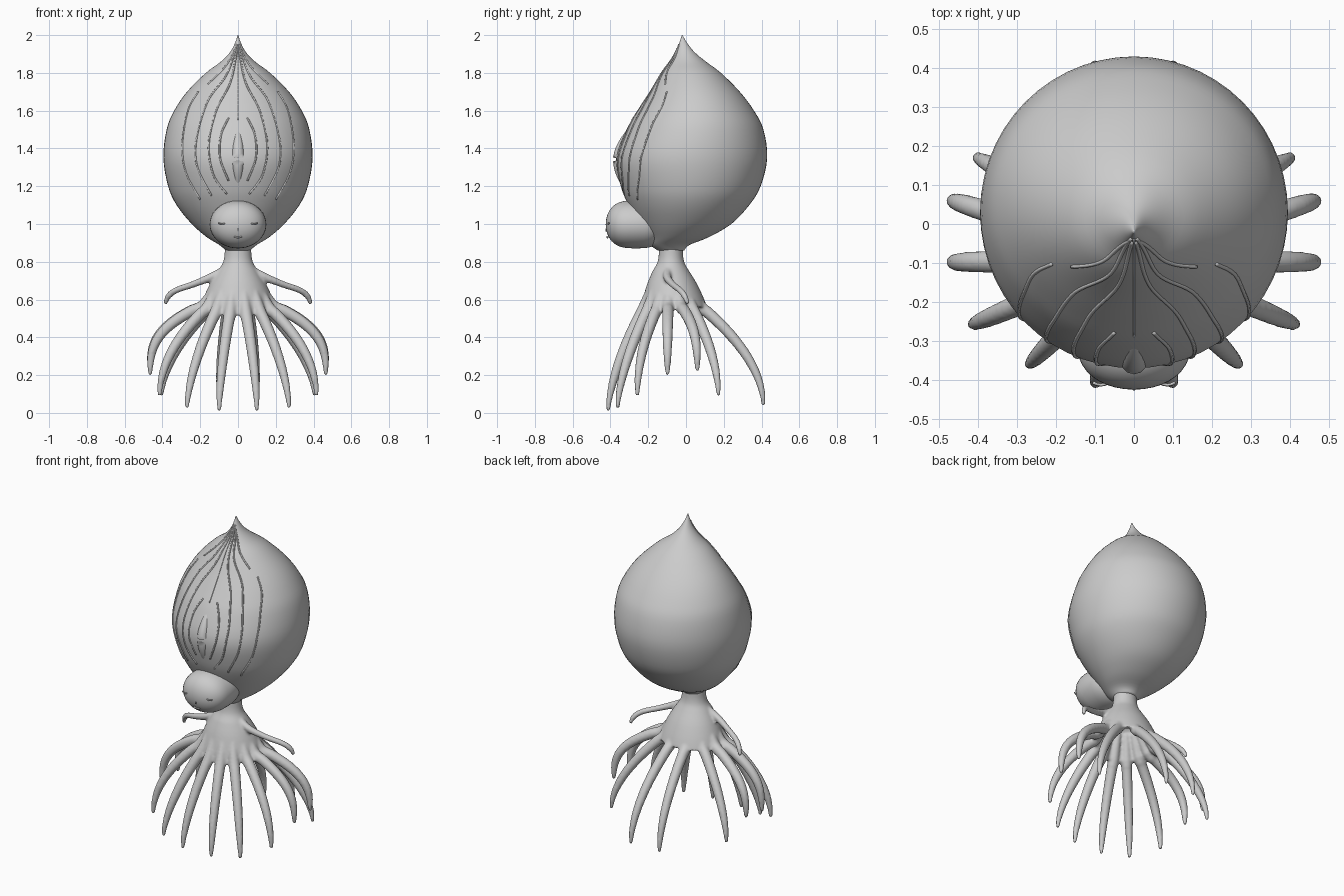
import bpy, bmesh, math
from mathutils import Vector

if "Cube" in bpy.data.objects:
    bpy.data.objects.remove(bpy.data.objects["Cube"])


def spline(pts, n):
    """Catmull-Rom samples through tuples of any length."""
    out = []
    for i in range(len(pts) - 1):
        p0, p1, p2 = pts[max(i - 1, 0)], pts[i], pts[i + 1]
        p3 = pts[min(i + 2, len(pts) - 1)]
        for k in range(n):
            t = k / n
            out.append(tuple(b + .5 * t * (c - a + t * (2 * a - 5 * b + 4 * c - d + t * (3 * (b - c) + d - a)))
                             for a, b, c, d in zip(p0, p1, p2, p3)))
    return out + [tuple(pts[-1])]


def loft(bm, rings):
    """Skin a list of vertex loops and cap the ends."""
    loops = [[bm.verts.new(p) for p in r] for r in rings]
    n = len(loops[0])
    for a, b in zip(loops, loops[1:]):
        for i in range(n):
            bm.faces.new((a[i], a[(i + 1) % n], b[(i + 1) % n], b[i]))
    bm.faces.new(loops[0])
    bm.faces.new(loops[-1])


def oval(rx, ry, cy, z, n=56):
    return [(rx * math.sin(2 * math.pi * i / n), cy - ry * math.cos(2 * math.pi * i / n), z) for i in range(n)]


def tube(bm, pts, n=10):
    """Round tube along (x, y, z, radius) points."""
    P = [Vector(p[:3]) for p in pts]
    rings = []
    for i, p in enumerate(P):
        q = (P[min(i + 1, len(P) - 1)] - P[max(i - 1, 0)]).to_track_quat('Z', 'Y')
        r = max(pts[i][3], .001)
        rings.append([p + q @ Vector((r * math.cos(2 * math.pi * k / n), r * math.sin(2 * math.pi * k / n), 0))
                      for k in range(n)])
    loft(bm, rings)


def finish(bm, name):
    bmesh.ops.recalc_face_normals(bm, faces=bm.faces)
    me = bpy.data.meshes.new(name)
    bm.to_mesh(me)
    bm.free()
    me.shade_smooth()
    ob = bpy.data.objects.new(name, me)
    bpy.context.collection.objects.link(ob)
    return ob


# bulb body: z, half width, front y, back y
BULB = spline([(.86, .065, -.15, -.01), (.89, .10, -.19, .02), (.93, .165, -.205, .12),
               (1.0, .245, -.25, .24), (1.1, .325, -.305, .335), (1.2, .37, -.345, .395),
               (1.35, .395, -.37, .43), (1.5, .378, -.315, .41), (1.6, .338, -.255, .36),
               (1.7, .27, -.19, .285), (1.8, .17, -.13, .185), (1.86, .09, -.085, .105),
               (1.91, .042, -.055, .045), (1.96, .015, -.035, .005), (2.0, .002, -.022, -.018)], 4)
bm = bmesh.new()
loft(bm, [oval(rx, (b - f) / 2, (b + f) / 2, z) for z, rx, f, b in BULB])
finish(bm, "bulb_body")


def front_y(x, z):
    for a, b in zip(BULB, BULB[1:]):
        if a[0] <= z <= b[0]:
            t = (z - a[0]) / (b[0] - a[0])
            rx, f, k = (u + (v - u) * t for u, v in zip(a[1:], b[1:]))
            return (f + k) / 2 - (k - f) / 2 * math.sqrt(max(0, 1 - (x / rx) ** 2))
    return 0


# thin raised veins on the front of the bulb, (x, z) per line
VEINS = [[(.01, 1.93), (.07, 1.83), (.16, 1.74)],
         [(.21, 1.7), (.265, 1.6), (.295, 1.42), (.275, 1.27), (.2, 1.13)],
         [(.006, 1.95), (.06, 1.79), (.16, 1.65), (.22, 1.45), (.215, 1.3), (.14, 1.15)],
         [(.004, 1.93), (.04, 1.75), (.115, 1.6), (.155, 1.42), (.13, 1.26), (.06, 1.16)],
         [(.05, 1.56), (.09, 1.47), (.095, 1.35), (.05, 1.23)]]
bm = bmesh.new()
for line in VEINS:
    for s in (1, -1):
        tube(bm, [(s * x, front_y(x, z), z, .005) for x, z in spline(line, 8)], 6)
tube(bm, [(0, front_y(0, z), z, .003) for z in [1.55 + .02 * i for i in range(21)]], 6)
finish(bm, "bulb_veins")

# leaf-shaped slit in the middle of the veins
bm = bmesh.new()
for i in (0,):
    leaf = [1.17 + .36 * k / 20 for k in range(21)]
    tube(bm, [(0, front_y(0, z) + .018, z, .034 * math.sin(math.pi * k / 20) ** .8)
              for k, z in enumerate(leaf)], 12)
finish(bm, "bulb_leaf")

# head: blunt-fronted ball
bm = bmesh.new()
bmesh.ops.create_uvsphere(bm, u_segments=40, v_segments=24, radius=1)
for v in bm.verts:
    x, y, z = v.co
    v.co = (.15 * x, -.265 + .16 * math.copysign(abs(y) ** .65, y), .998 + .127 * z)
finish(bm, "head")

# face: closed eyes, nose and small mouth
bm = bmesh.new()
for s in (1, -1):
    tube(bm, [(s * (.085 + .02 * u), -.413 + .006 * u * u, 1.0 + .006 * u * u, .004)
              for u in (-1, -.5, 0, .5, 1)], 6)
tube(bm, [(.02 * u, -.416, .928 + .005 * u * u, .005) for u in (-1, -.5, 0, .5, 1)], 6)
tube(bm, [(0, -.424, .96, .004), (0, -.424, .975, .003)], 6)
finish(bm, "face_marks")

# hollow skirt: outer profile down, inner profile back up
bm = bmesh.new()
CY = -.08
outer = [(.88, .07), (.83, .072), (.79, .082), (.75, .108), (.69, .145), (.62, .178), (.56, .2)]
inner = [(.56, .172), (.62, .145), (.69, .1), (.72, .05)]


def skirt_ring(z, r):
    low = max(0, (.75 - z) / .19)
    return [(x, y, zz - low * .05 * max(0, -(y - CY) / .18))
            for x, y, zz in oval(r, r * .9, CY + .012 * low, z)]


loft(bm, [skirt_ring(*p) for p in spline(outer, 3) + spline(inner, 3)])

# tentacles: start on the skirt rim (x, y, z), tip (x, y, z), bend
TENTACLES = [((.042, -.235, .53), (.10, -.412, .01), 1.6),
             ((.115, -.205, .54), (.27, -.362, .025), 1.6),
             ((.16, -.15, .56), (.415, -.258, .09), 2.0),
             ((.18, -.095, .57), (.465, -.098, .2), 3.0),
             ((.18, -.03, .57), (.465, .06, .22), 3.0),
             ((.135, .025, .57), (.405, .172, .09), 1.8),
             ((.05, .07, .57), (.10, .41, .04), 1.9)]
for S, T, bend in TENTACLES:
    for s in (1, -1):
        path = [(s * S[0] * .62, CY + (S[1] - CY) * .62, .68, .022)]
        for k in range(15):
            u = k / 14
            h = 1 - (1 - u) ** bend
            path.append((s * (S[0] + (T[0] - S[0]) * h), S[1] + (T[1] - S[1]) * h,
                         S[2] + (T[2] - S[2]) * u, .032 - .01 * u - .012 * u ** 4))
        tube(bm, spline(path, 2), 12)

# thin arms from the shoulders
for s in (1, -1):
    arm = [(.05, -.09, .77, .022), (.14, -.1, .72, .022), (.24, -.07, .68, .018),
           (.33, -.03, .648, .017), (.37, -.005, .615, .016), (.386, .01, .575, .01)]
    tube(bm, spline([(s * x, y, z, r) for x, y, z, r in arm], 4), 12)
lower = finish(bm, "skirt_tentacles_and_arms")

# fuse the lower body into one smooth skin
rm = lower.modifiers.new("fuse", 'REMESH')
rm.mode = 'VOXEL'
rm.voxel_size = .008
rm.use_smooth_shade = True
sm = lower.modifiers.new("soften", 'SMOOTH')
sm.factor = .5
sm.iterations = 4
